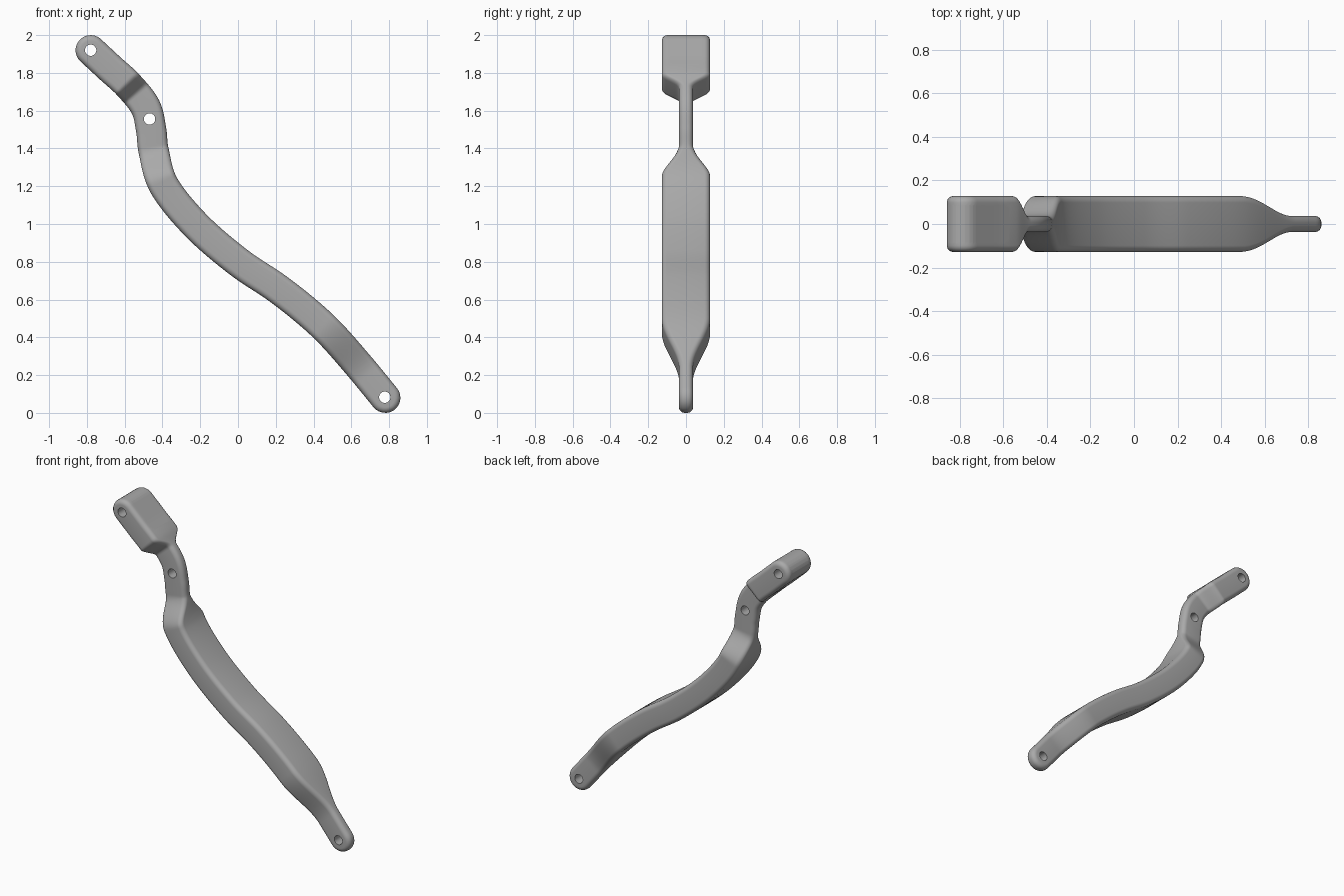
import bpy, bmesh, math
from mathutils import Vector

if "Cube" in bpy.data.objects:
    bpy.data.objects.remove(bpy.data.objects["Cube"])

RADIUS, FILLET = 0.08, 0.03
WIDE, THIN, SLOT = 0.128, 0.037, 0.055

metal = bpy.data.materials.new("grey metal")
metal.use_nodes = True
metal.diffuse_color = (0.4, 0.4, 0.4, 1)
metal.node_tree.nodes["Principled BSDF"].inputs["Base Color"].default_value = (0.4, 0.4, 0.4, 1)


def ramp(a, b, v):
    t = min(1, max(0, (v - a) / (b - a)))
    return t * t * (3 - 2 * t)


def spline(points, steps):
    """Smooth path in the xz plane through all points."""
    pts = [Vector((x, 0, z)) for x, z in points]
    pts = [2 * pts[0] - pts[1]] + pts + [2 * pts[-1] - pts[-2]]
    path = []
    for p0, p1, p2, p3 in zip(pts, pts[1:], pts[2:], pts[3:]):
        for i in range(steps):
            t = i / steps
            path.append(0.5 * (2 * p1 + (p2 - p0) * t
                               + (2 * p0 - 5 * p1 + 4 * p2 - p3) * t * t
                               + (3 * p1 - p0 - 3 * p2 + p3) * t ** 3))
    return path + [pts[-2]]


def capsule_sweep(name, path, half_width, layers, round_end=True):
    """Plate following a path with round ends; layers are (radius, y offset)."""
    angles = [math.radians(a) for a in (85, 70, 55, 40, 25, 12)]
    last = len(path) - 1
    rows = []
    for i, p in enumerate(path):
        tan = (path[min(i + 1, last)] - path[max(i - 1, 0)]).normalized()
        nor = Vector((-tan.z, 0, tan.x))
        row = [(p, Vector(), nor)]
        if i == 0:
            row = [(p, -tan * math.sin(a), nor * math.cos(a)) for a in angles] + row
        if i == last and round_end:
            row += [(p, tan * math.sin(a), nor * math.cos(a)) for a in reversed(angles)]
        rows += row

    bm = bmesh.new()
    rings = []
    stack = [(r, d, -1) for r, d in layers] + [(r, d, 1) for r, d in reversed(layers)]
    for radius, dy, sign in stack:
        ring = []
        for side, seq in ((1, rows), (-1, rows[::-1])):
            for p, along, across in seq:
                co = p + radius * (along + side * across)
                co.y = sign * (half_width(p.z) + dy)
                ring.append(bm.verts.new(co))
        rings.append(ring)
    count = len(rings[0])
    for a, b in zip(rings, rings[1:]):
        for i in range(count):
            j = (i + 1) % count
            bm.faces.new((a[i], a[j], b[j], b[i]))
    for ring in (rings[0], rings[-1]):
        for i in range(count // 2 - 1):
            bm.faces.new((ring[i], ring[i + 1], ring[-2 - i], ring[-1 - i]))
    bmesh.ops.recalc_face_normals(bm, faces=bm.faces)
    mesh = bpy.data.meshes.new(name)
    bm.to_mesh(mesh)
    bm.free()
    obj = bpy.data.objects.new(name, mesh)
    bpy.context.collection.objects.link(obj)
    mesh.materials.append(metal)
    return obj


def fillet(sign):
    """Quarter-round edge, convex (-1) or concave (+1)."""
    quarter = [math.radians(15 * k) for k in range(6, -1, -1)]
    return [(RADIUS - FILLET * (1 - math.cos(q)), sign * FILLET * (1 - math.sin(q)))
            for q in quarter]


def lever_width(z):
    fork = ramp(1.685, 1.75, z)
    blade = ramp(1.41, 1.23, z) * ramp(0.2, 0.46, z)
    return THIN + (WIDE - THIN) * max(fork, blade)


# Curved lever body
lever = capsule_sweep("curved_lever", spline([
    (-0.78, 1.92), (-0.68, 1.827), (-0.58, 1.735), (-0.49, 1.62), (-0.46, 1.5),
    (-0.445, 1.38), (-0.39, 1.2), (-0.22, 0.99), (0, 0.8), (0.2, 0.665),
    (0.36, 0.54), (0.49, 0.42), (0.64, 0.25), (0.78, 0.08)], 16), lever_width, fillet(-1))

# Slot between the fork arms, flared to round their inner edges
slot = capsule_sweep("slot_cutter", spline([(-0.78, 1.92), (-0.63, 1.78)], 40),
                     lambda z: SLOT - 0.02 * ramp(1.8, 1.78, z),
                     fillet(1) + [(RADIUS + 0.03, FILLET)], round_end=False)
cutters = [slot]

# Pin holes
for x, z in ((-0.78, 1.92), (-0.468, 1.556), (0.777, 0.083)):
    bpy.ops.mesh.primitive_cylinder_add(vertices=32, radius=0.03, depth=0.5,
                                        location=(x, 0, z), rotation=(math.pi / 2, 0, 0))
    bpy.context.object.data.materials.append(metal)
    cutters.append(bpy.context.object)

bpy.context.view_layer.objects.active = lever
for cutter in cutters:
    mod = lever.modifiers.new("cut", "BOOLEAN")
    mod.operation, mod.solver, mod.object = "DIFFERENCE", "EXACT", cutter
    bpy.ops.object.modifier_apply(modifier=mod.name)
    bpy.data.objects.remove(cutter)

bpy.ops.object.select_all(action="DESELECT")
lever.select_set(True)
bpy.context.view_layer.objects.active = lever
bpy.ops.object.shade_smooth_by_angle(angle=math.radians(35))
